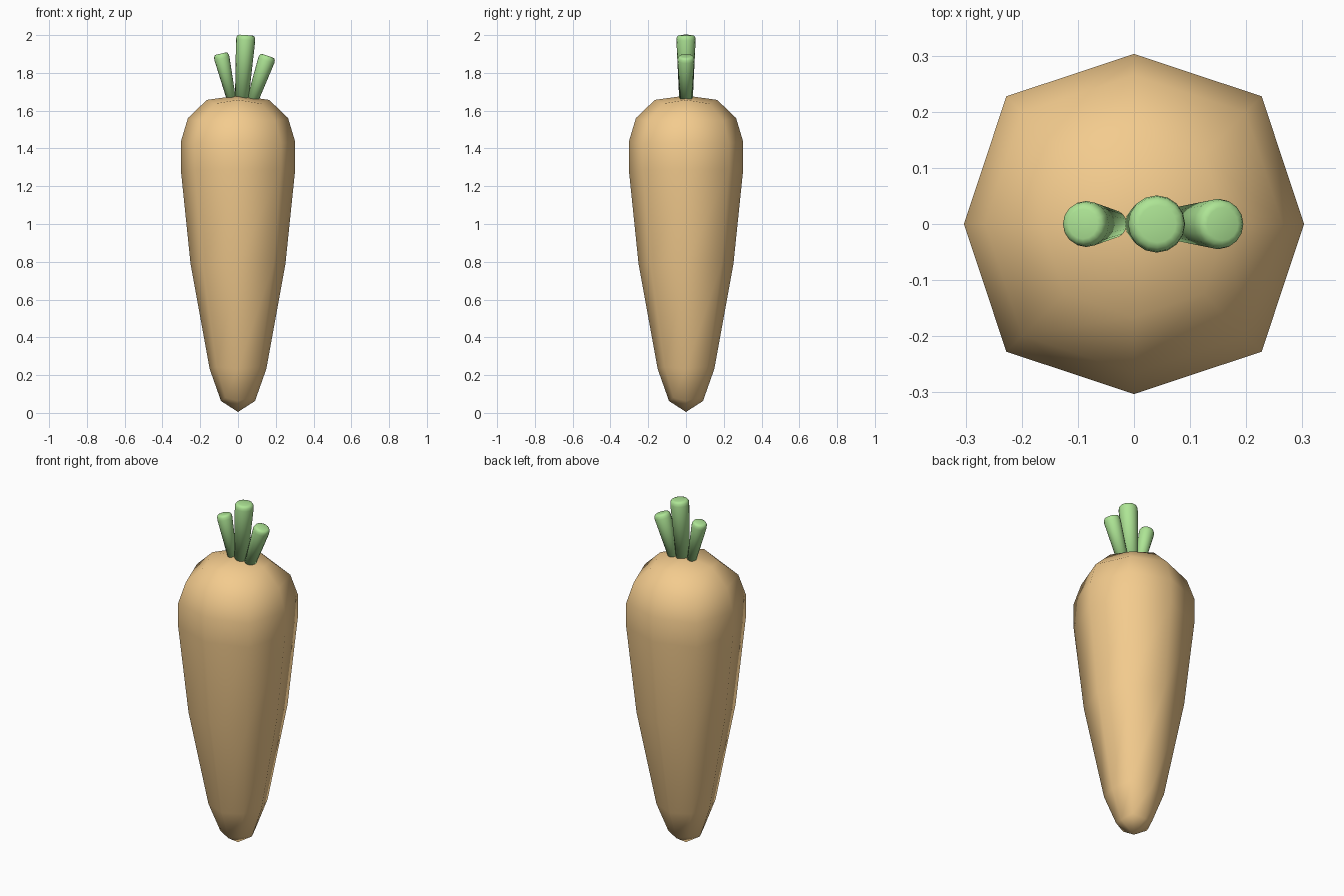
import bpy, bmesh, math
from mathutils import Vector

if "Cube" in bpy.data.objects:
    bpy.data.objects.remove(bpy.data.objects["Cube"])


def finish(name, bm, color):
    bmesh.ops.recalc_face_normals(bm, faces=bm.faces)
    for f in bm.faces:
        f.smooth = True
    mesh = bpy.data.meshes.new(name)
    bm.to_mesh(mesh)
    bm.free()
    mat = bpy.data.materials.new(name + "_color")
    mat.diffuse_color = color
    mat.use_nodes = True
    mat.node_tree.nodes["Principled BSDF"].inputs["Base Color"].default_value = mat.diffuse_color
    mesh.materials.append(mat)
    obj = bpy.data.objects.new(name, mesh)
    bpy.context.collection.objects.link(obj)
    return obj


# Root: eight-sided, slightly square rings (half width, height, corner height shift)
RINGS = [(0.090, 0.063, 0.018), (0.150, 0.233, 0.01), (0.251, 0.788, 0),
         (0.303, 1.290, 0), (0.303, 1.434, -0.005), (0.265, 1.561, -0.015),
         (0.165, 1.657, -0.020)]
bm = bmesh.new()
loops = []
for half, z, shift in RINGS:
    loop = []
    for i in range(8):
        a = i * math.pi / 4
        corner = i % 2
        r = half * (1.062 if corner else 1)
        loop.append(bm.verts.new((r * math.cos(a), r * math.sin(a),
                                  z + shift * corner)))
    loops.append(loop)
for lo, hi in zip(loops, loops[1:]):
    for i in range(8):
        j = (i + 1) % 8
        bm.faces.new((lo[i], lo[j], hi[j], hi[i]))
# Caps made of four quads around a centre point
for loop, z in ((loops[0], 0.005), (loops[-1], 1.68)):
    centre = bm.verts.new((0, 0, z))
    for i in range(0, 8, 2):
        bm.faces.new((centre, loop[i], loop[i + 1], loop[(i + 2) % 8]))
finish("carrot_root", bm, (0.90, 0.60, 0.27, 1))


# Stalks: tapered, rounded at the top
def stalk(name, base, top, r_base, r_top):
    base, top = Vector((base[0], 0, base[1])), Vector((top[0], 0, top[1]))
    axis = top - base
    length = axis.length
    rot = axis.to_track_quat('Z', 'Y')
    profile = [(r_base, 0), (r_top, length - 0.026), (r_top * 0.96, length - 0.012),
               (r_top * 0.84, length - 0.003), (r_top * 0.65, length)]
    n = 16
    bm = bmesh.new()
    loops = [[bm.verts.new(base + rot @ Vector((r * math.cos(k * math.tau / n),
                                                r * math.sin(k * math.tau / n), h)))
              for k in range(n)] for r, h in profile]
    for lo, hi in zip(loops, loops[1:]):
        for i in range(n):
            j = (i + 1) % n
            bm.faces.new((lo[i], lo[j], hi[j], hi[i]))
    bm.faces.new(loops[0])
    bm.faces.new(loops[-1])
    finish(name, bm, (0.42, 0.78, 0.30, 1))


stalk("stalk_left", (-0.035, 1.66), (-0.091, 1.902), 0.024, 0.041)
stalk("stalk_middle", (0.020, 1.66), (0.042, 2.0), 0.036, 0.051)
stalk("stalk_right", (0.075, 1.65), (0.158, 1.890), 0.030, 0.045)
